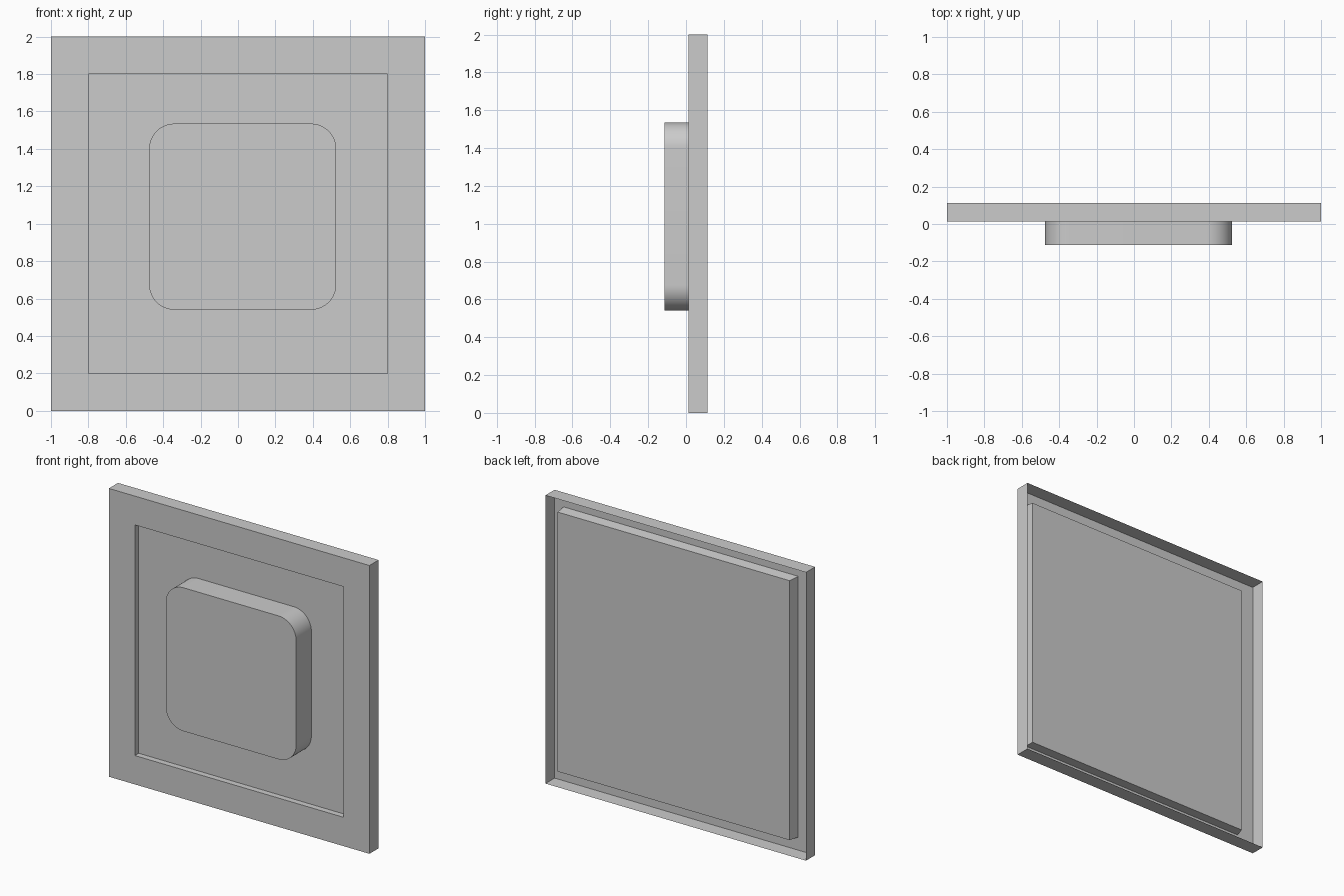
import bpy
import bmesh
from math import pi, cos, sin

if "Cube" in bpy.data.objects:
    bpy.data.objects.remove(bpy.data.objects["Cube"])


def rect(x0, x1, z0, z1, y):
    """Counter-clockwise rectangle seen from the front."""
    return [(x0, y, z0), (x1, y, z0), (x1, y, z1), (x0, y, z1)]


def rounded(x0, x1, z0, z1, r, y, steps=16):
    """Rounded rectangle, counter-clockwise seen from the front."""
    corners = [(x0 + r, z0 + r, pi), (x1 - r, z0 + r, 1.5 * pi),
               (x1 - r, z1 - r, 0), (x0 + r, z1 - r, 0.5 * pi)]
    pts = []
    for cx, cz, start in corners:
        for i in range(steps + 1):
            a = start + 0.5 * pi * i / steps
            pts.append((cx + r * cos(a), y, cz + r * sin(a)))
    return pts


def loft(name, loops, cap_start=False, flip=False):
    """Join successive loops with quads and cap the last one."""
    bm = bmesh.new()
    rings = [[bm.verts.new(p) for p in loop] for loop in loops]
    for a, b in zip(rings, rings[1:]):
        n = len(a)
        for i in range(n):
            j = (i + 1) % n
            bm.faces.new((a[i], a[j], b[j], b[i]))
    bm.faces.new(rings[-1])
    if cap_start:
        bm.faces.new(rings[0][::-1])
    if flip:
        bmesh.ops.reverse_faces(bm, faces=bm.faces[:])
    mesh = bpy.data.meshes.new(name)
    bm.to_mesh(mesh)
    bm.free()
    obj = bpy.data.objects.new(name, mesh)
    bpy.context.collection.objects.link(obj)
    return obj


FRONT, REAR = 0.015, 0.115
FLOOR, TRAY_BACK = 0.057, 0.082

# Thin open-backed frame with a square recess in its front
loft("frame_shell", [
    rect(-1, 1, 0, 2, REAR),
    rect(-1, 1, 0, 2, FRONT),
    rect(-0.8, 0.8, 0.2, 1.8, FRONT),
    rect(-0.8, 0.8, 0.2, 1.8, FLOOR),
])

# Shallow tray behind the recess, seen from the open back
loft("back_tray", [
    rect(-0.87, 0.93, 0.09, 1.90, FRONT),
    rect(-0.85, 0.93, 0.09, 1.89, TRAY_BACK),
], flip=True)

# Rounded push button standing out of the recess
button = loft("push_button", [
    rounded(-0.475, 0.525, 0.54, 1.535, 0.135, TRAY_BACK - 0.001),
    rounded(-0.475, 0.525, 0.54, 1.535, 0.135, -0.11),
], cap_start=True)

bpy.ops.object.select_all(action='DESELECT')
button.select_set(True)
bpy.context.view_layer.objects.active = button
bpy.ops.object.shade_smooth_by_angle(angle=pi / 6)

# Center depth on y = 0
for obj in bpy.context.collection.objects:
    obj.location.y = -0.0025
